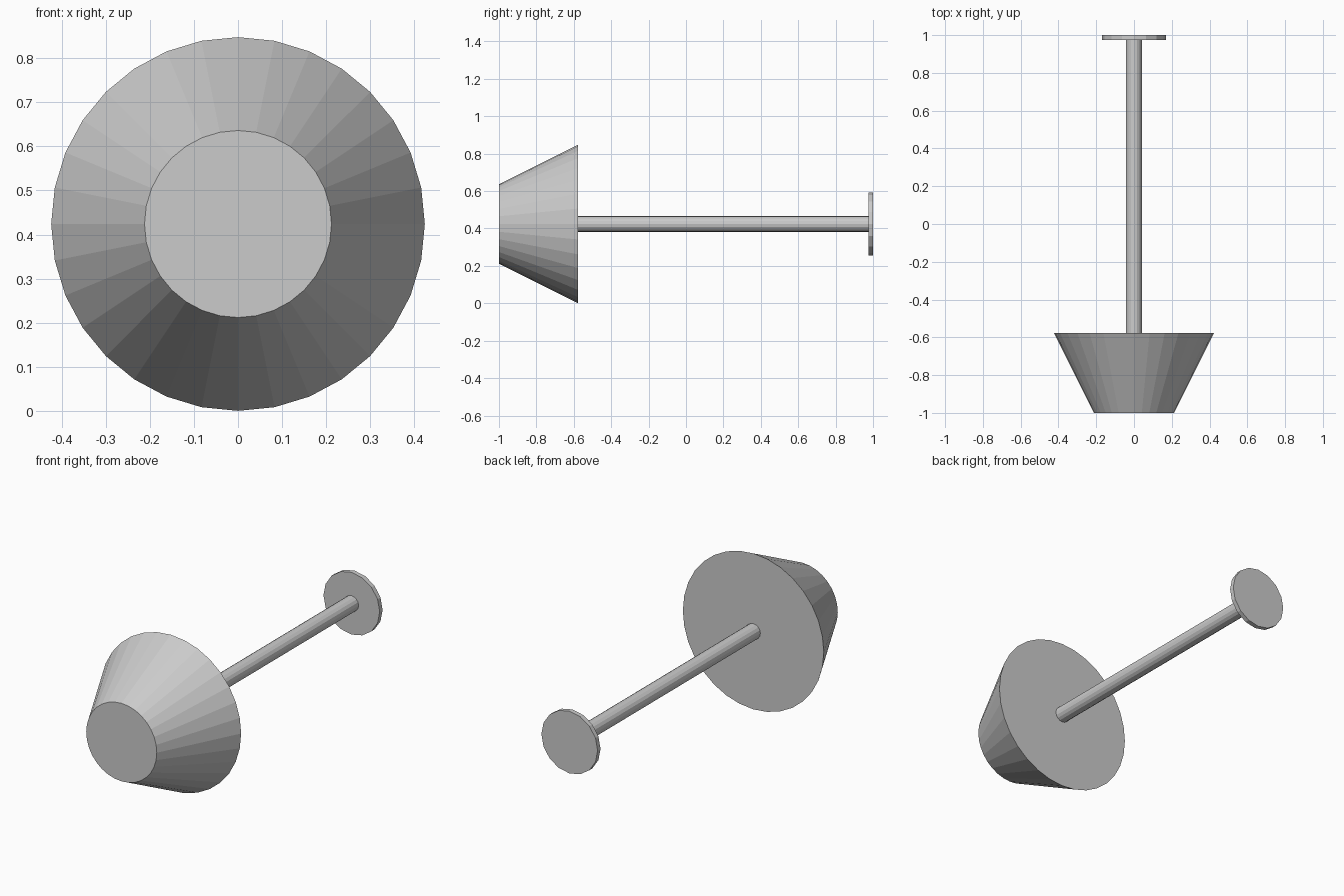
import bpy, math

if "Cube" in bpy.data.objects:
    bpy.data.objects.remove(bpy.data.objects["Cube"])

AXIS_Z = 0.424  # every part is turned about one horizontal axis


def turned(name, y_front, y_back, r_front, r_back, sides):
    """Capped cone or cylinder along y."""
    bpy.ops.mesh.primitive_cone_add(
        vertices=sides, radius1=r_front, radius2=r_back, depth=y_back - y_front,
        location=(0, (y_front + y_back) / 2, AXIS_Z),
        rotation=(-math.pi / 2, 0, 0))
    ob = bpy.context.object
    ob.name = name
    bpy.ops.object.transform_apply(location=False, rotation=True, scale=False)
    return ob


# Tapered lamp shade, closed at both ends
turned("shade", -1.0, -0.578, 0.212, 0.4235, 32)
# Stem from the shade to the base
turned("stem", -0.59, 0.985, 0.0423, 0.0423, 16)
# Thin round base plate
turned("base", 0.975, 1.0, 0.169, 0.169, 16)
